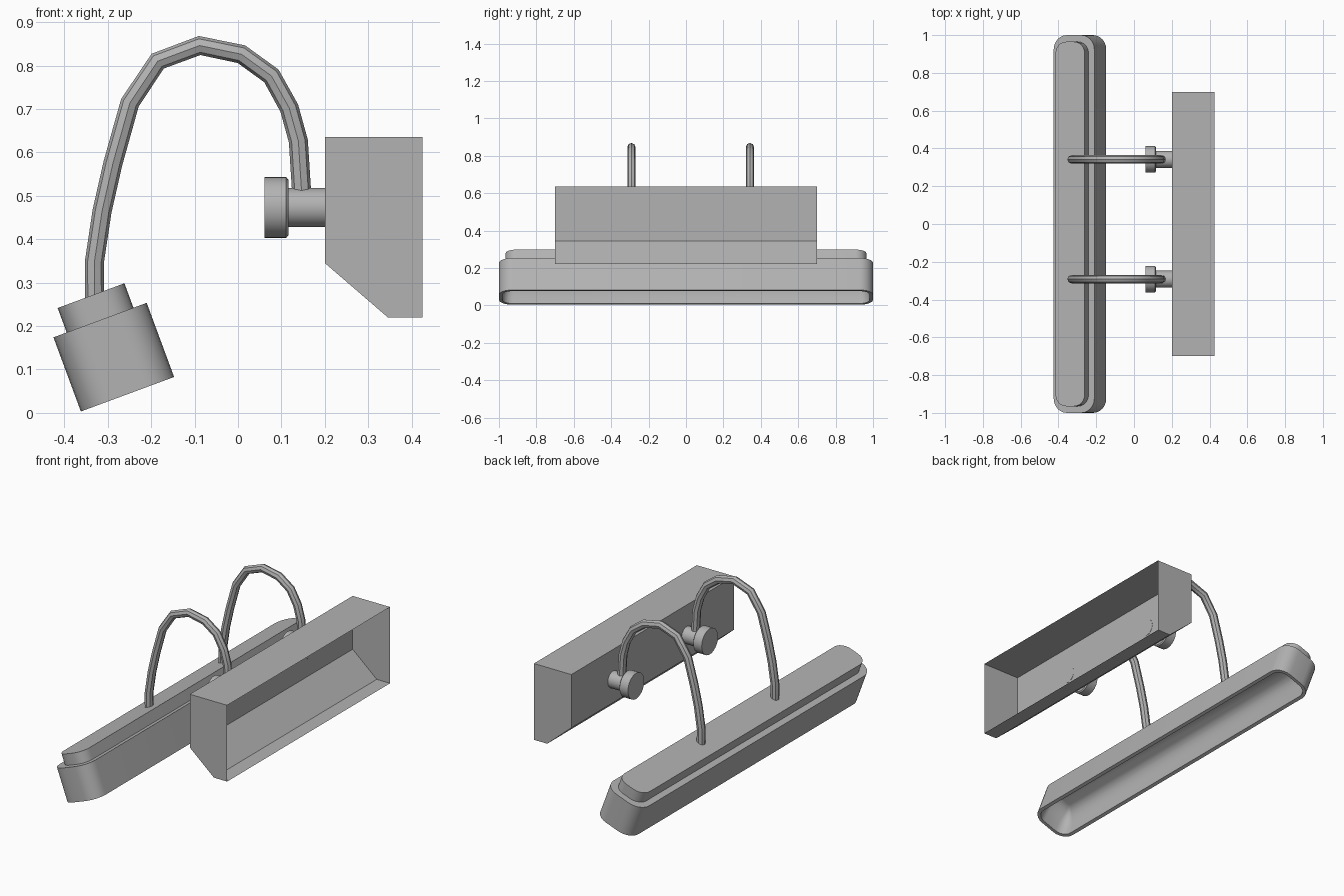
import bpy, bmesh
from math import sin, cos, pi, radians
from mathutils import Vector, Matrix

cube = bpy.data.objects.get("Cube")
if cube:
    bpy.data.objects.remove(cube, do_unlink=True)

grey = bpy.data.materials.new("satin grey")
grey.use_nodes = True
grey.diffuse_color = (0.45, 0.45, 0.45, 1)
grey.node_tree.nodes["Principled BSDF"].inputs["Base Color"].default_value = grey.diffuse_color


def finish(name, bm, matrix=None, recalc=True):
    """Turn a bmesh into a shaded object."""
    if recalc:
        bmesh.ops.recalc_face_normals(bm, faces=bm.faces)
    if matrix:
        bm.transform(matrix)
    mesh = bpy.data.meshes.new(name)
    bm.to_mesh(mesh)
    bm.free()
    mesh.materials.append(grey)
    obj = bpy.data.objects.new(name, mesh)
    bpy.context.collection.objects.link(obj)
    bpy.ops.object.select_all(action='DESELECT')
    obj.select_set(True)
    bpy.context.view_layer.objects.active = obj
    bpy.ops.object.shade_smooth_by_angle(angle=radians(35))
    return obj


def loft(name, rings, matrix=None):
    """Skin a list of equal-length rings and cap both ends."""
    bm = bmesh.new()
    loops = [[bm.verts.new(p) for p in ring] for ring in rings]
    n = len(loops[0])
    for a, b in zip(loops, loops[1:]):
        for i in range(n):
            j = (i + 1) % n
            bm.faces.new((a[i], a[j], b[j], b[i]))
    bm.faces.new(loops[0][::-1])
    bm.faces.new(loops[-1])
    return finish(name, bm, matrix)


def rounded(width, length, radius, z, inset=0, steps=6):
    """Rounded rectangle ring at height z."""
    w, l = width / 2 - radius, length / 2 - radius
    r = max(radius - inset, 0.012)
    shift = max(inset - (radius - r), 0)
    w, l = w - shift, l - shift
    ring = []
    for k, (sx, sy) in enumerate([(1, 1), (-1, 1), (-1, -1), (1, -1)]):
        for s in range(steps + 1):
            a = (k + s / steps) * pi / 2
            ring.append((sx * w + r * cos(a), sy * l + r * sin(a), z))
    return ring


def disc(x, y, z, r, n=32):
    return [(x, y + r * cos(2 * pi * i / n), z + r * sin(2 * pi * i / n)) for i in range(n)]


# Lamp head: tilted shade with a hollow curved reflector, and a cap on top
tilt = Matrix.Translation((-0.2545, 0, 0.043)) @ Matrix.Rotation(radians(-20.3), 4, 'Y')
W, L, R, H = 0.229, 2.0, 0.075, 0.182
shade = [rounded(W, L, R, H), rounded(W, L, R, 0), rounded(W, L, R, 0, 0.018)]
for step in range(1, 7):
    a = step / 6 * pi / 2
    shade.append(rounded(W, L, R, 0.14 * sin(a), 0.018 + 0.07 * (1 - cos(a))))
loft("lamp_shade", shade, tilt)
loft("shade_cap", [rounded(0.164, 1.93, 0.06, z) for z in (H, H + 0.06)], tilt)

# Wall housing: five-sided section, open at the back
profile = [(0.425, 0.635), (0.2, 0.635), (0.2, 0.345), (0.345, 0.22), (0.425, 0.22)]
bm = bmesh.new()
ends = [[bm.verts.new((x, y, z)) for x, z in profile] for y in (-0.7, 0.7)]
for i in range(len(profile) - 1):
    bm.faces.new((ends[0][i], ends[1][i], ends[1][i + 1], ends[0][i + 1]))
bm.faces.new(ends[0])
bm.faces.new(ends[1][::-1])
finish("wall_housing", bm, recalc=False)

# Gooseneck path in the xz plane
path = [Vector((x, 0, z)) for x, z in [
    (-0.33, 0.25), (-0.331, 0.346), (-0.313, 0.465), (-0.288, 0.575),
    (-0.249, 0.714), (-0.185, 0.81), (-0.0885, 0.846), (0.008, 0.826),
    (0.077, 0.776), (0.118, 0.702), (0.139, 0.626), (0.147, 0.5)]]


def arm_rings(y, radius=0.022, n=8):
    rings = []
    for i, p in enumerate(path):
        d = (path[min(i + 1, len(path) - 1)] - path[max(i - 1, 0)]).normalized()
        side = Vector((-d.z, 0, d.x))
        rings.append([p + Vector((0, y, 0)) + radius * (
            cos(2 * pi * k / n) * side + sin(2 * pi * k / n) * Vector((0, 1, 0)))
            for k in range(n)])
    return rings


# Two arms, each with a stub and a knob
for label, y in (("front", -0.292), ("rear", 0.342)):
    loft(label + "_arm", arm_rings(y))
    loft(label + "_stub", [disc(x, y, 0.473, 0.045) for x in (0.11, 0.201)])
    loft(label + "_knob", [disc(x, y, 0.473, r) for x, r in
                           ((0.061, 0.07), (0.111, 0.07), (0.116, 0.064))])
